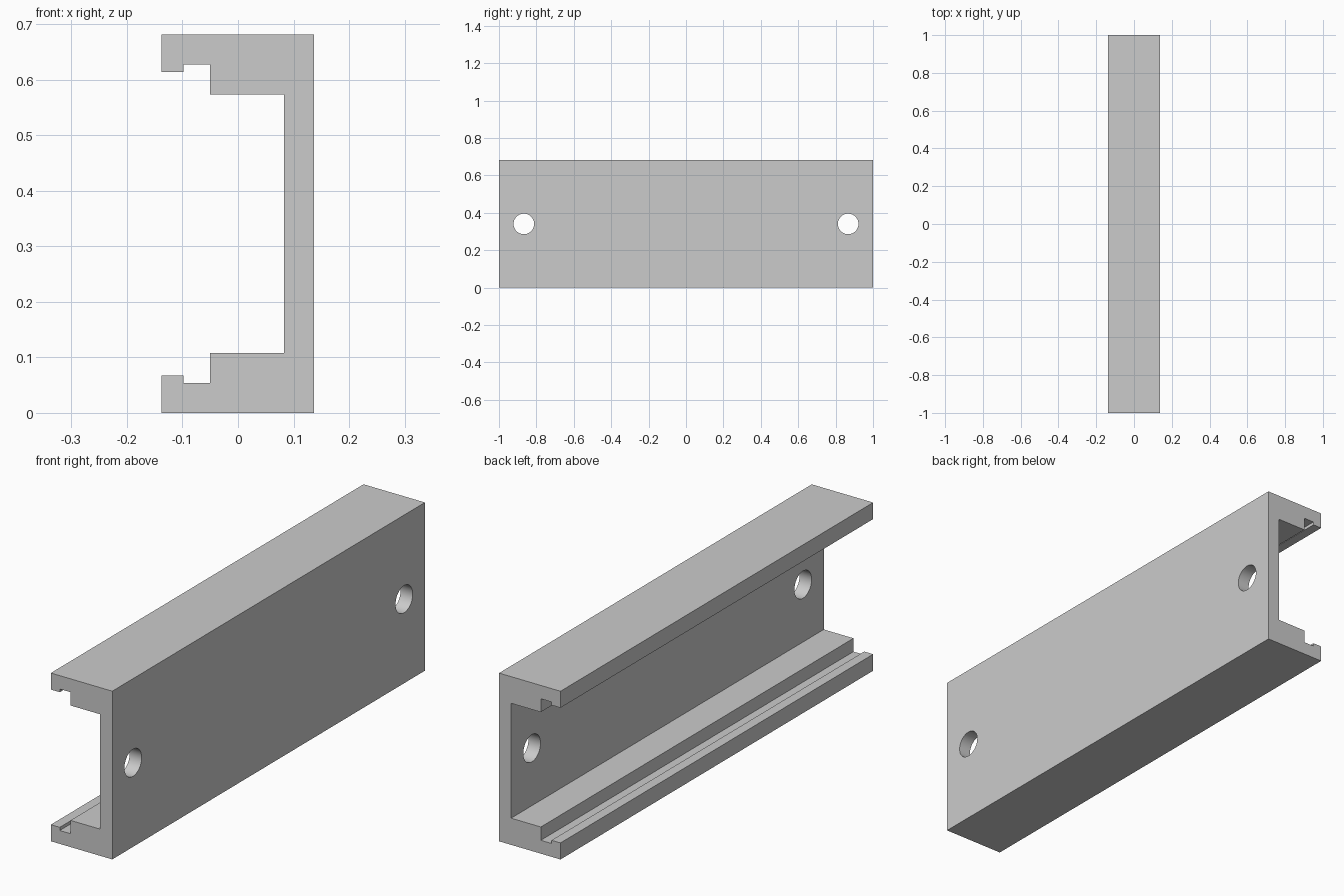
import bpy
import bmesh
from math import pi
from mathutils import Matrix

cube = bpy.data.objects.get("Cube")
if cube:
    bpy.data.objects.remove(cube)

LENGTH, HEIGHT = 2.0, 0.681
HOLE_Y, HOLE_RADIUS = 0.867, 0.055

grey = bpy.data.materials.new("plain grey")
grey.use_nodes = True
colour = (0.6, 0.6, 0.6, 1)
grey.diffuse_color = colour
grey.node_tree.nodes["Principled BSDF"].inputs["Base Color"].default_value = colour


def make_object(name, bm):
    bmesh.ops.recalc_face_normals(bm, faces=bm.faces)
    mesh = bpy.data.meshes.new(name)
    bm.to_mesh(mesh)
    bm.free()
    mesh.materials.append(grey)
    obj = bpy.data.objects.new(name, mesh)
    bpy.context.collection.objects.link(obj)
    return obj


# Channel: lower half of the section, mirrored for the upper half
lower = [(0.137, 0), (-0.138, 0), (-0.138, 0.067), (-0.098, 0.067),
         (-0.098, 0.054), (-0.05, 0.054), (-0.05, 0.108), (0.083, 0.108)]
section = lower + [(x, HEIGHT - z) for x, z in reversed(lower)]
bm = bmesh.new()
end = bm.faces.new([bm.verts.new((x, -LENGTH / 2, z)) for x, z in section])
sweep = bmesh.ops.extrude_face_region(bm, geom=[end], use_keep_orig=True)
moved = [v for v in sweep["geom"] if isinstance(v, bmesh.types.BMVert)]
bmesh.ops.translate(bm, verts=moved, vec=(0, LENGTH, 0))
channel = make_object("channel_rail", bm)

# Mounting holes through the web
bm = bmesh.new()
for side in (-1, 1):
    place = Matrix.Translation((0.11, side * HOLE_Y, HEIGHT / 2)) @ Matrix.Rotation(pi / 2, 4, "Y")
    bmesh.ops.create_cone(bm, cap_ends=True, segments=48, radius1=HOLE_RADIUS,
                          radius2=HOLE_RADIUS, depth=0.12, matrix=place)
cutter = make_object("hole_cutter", bm)
cutter.hide_render = True
cutter.hide_viewport = True

cut = channel.modifiers.new("mounting holes", "BOOLEAN")
cut.operation = "DIFFERENCE"
cut.solver = "EXACT"
cut.object = cutter

# Bake the cut, then smooth only the hole walls
bpy.context.view_layer.objects.active = channel
channel.select_set(True)
bpy.ops.object.modifier_apply(modifier=cut.name)
bpy.data.objects.remove(cutter)
bpy.ops.object.shade_smooth_by_angle(angle=pi / 6)
